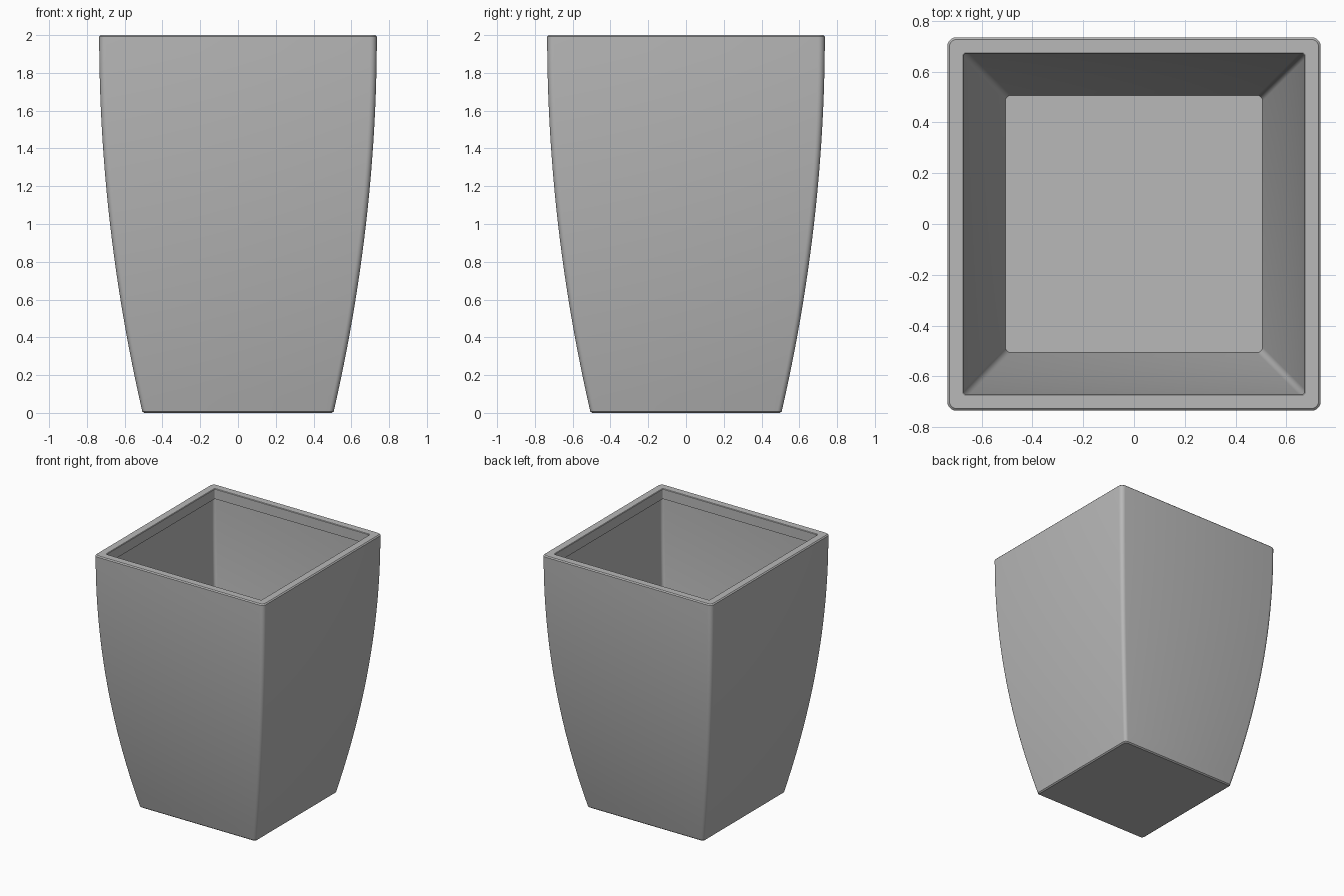
import bpy, bmesh, math

cube = bpy.data.objects.get("Cube")
if cube:
    bpy.data.objects.remove(cube, do_unlink=True)

# Single plain grey finish
grey = bpy.data.materials.new("plain grey")
grey.use_nodes = True
color = (0.48, 0.48, 0.48, 1.0)
grey.diffuse_color = color
bsdf = grey.node_tree.nodes["Principled BSDF"]
bsdf.inputs["Base Color"].default_value = color
bsdf.inputs["Roughness"].default_value = 0.6

BASE, TOP, HEIGHT = 0.505, 0.735, 2.0
WALL, FLOOR_Z = 0.04, 0.19        # shell thickness and inside floor level
LIP, LIP_DEPTH = 0.67, 0.08       # inner half width and height of the rim
STEPS, CORNER = 24, 5


def outer(z):
    """Half width of the bowed outside at height z."""
    return TOP - (TOP - BASE) * (1 - z / HEIGHT) ** 2


def ring(bm, half, radius, z):
    """Rounded square loop of vertices."""
    verts = []
    for q in range(4):
        cx = (half - radius) * (1, -1, -1, 1)[q]
        cy = (half - radius) * (1, 1, -1, -1)[q]
        for i in range(CORNER + 1):
            a = math.pi / 2 * (q + i / CORNER)
            verts.append(bm.verts.new((cx + radius * math.cos(a),
                                       cy + radius * math.sin(a), z)))
    return verts


def corner_radius(z):
    return 0.025 + 0.01 * z / HEIGHT


# Section from the underside, up the outside, over the rim and down inside
e = 0.008
section = [(BASE - e, 0.018, 0.0)]
for i in range(STEPS + 1):
    z = e + (HEIGHT - 2 * e) * i / STEPS
    section.append((outer(z), corner_radius(z), z))
section += [(TOP - e, 0.03, HEIGHT),
            (LIP + 0.004, 0.012, HEIGHT),
            (LIP, 0.01, HEIGHT - 0.004),
            (LIP, 0.01, HEIGHT - LIP_DEPTH)]
inner_top = HEIGHT - LIP_DEPTH
for i in range(STEPS + 1):
    z = inner_top + (FLOOR_Z - inner_top) * i / STEPS
    section.append((outer(z) - WALL, 0.022, z))

# Planter shell: bridge the loops and cap underside and inside floor
bm = bmesh.new()
loops = [ring(bm, *s) for s in section]
for a, b in zip(loops, loops[1:]):
    n = len(a)
    for i in range(n):
        j = (i + 1) % n
        bm.faces.new((a[i], a[j], b[j], b[i]))
bm.faces.new(list(reversed(loops[0])))
bm.faces.new(loops[-1])
bmesh.ops.recalc_face_normals(bm, faces=bm.faces)

mesh = bpy.data.meshes.new("planter_pot")
bm.to_mesh(mesh)
bm.free()
mesh.materials.append(grey)
pot = bpy.data.objects.new("planter_pot", mesh)
bpy.context.collection.objects.link(pot)

bpy.ops.object.select_all(action='DESELECT')
pot.select_set(True)
bpy.context.view_layer.objects.active = pot
bpy.ops.object.shade_smooth_by_angle(angle=math.radians(35))
